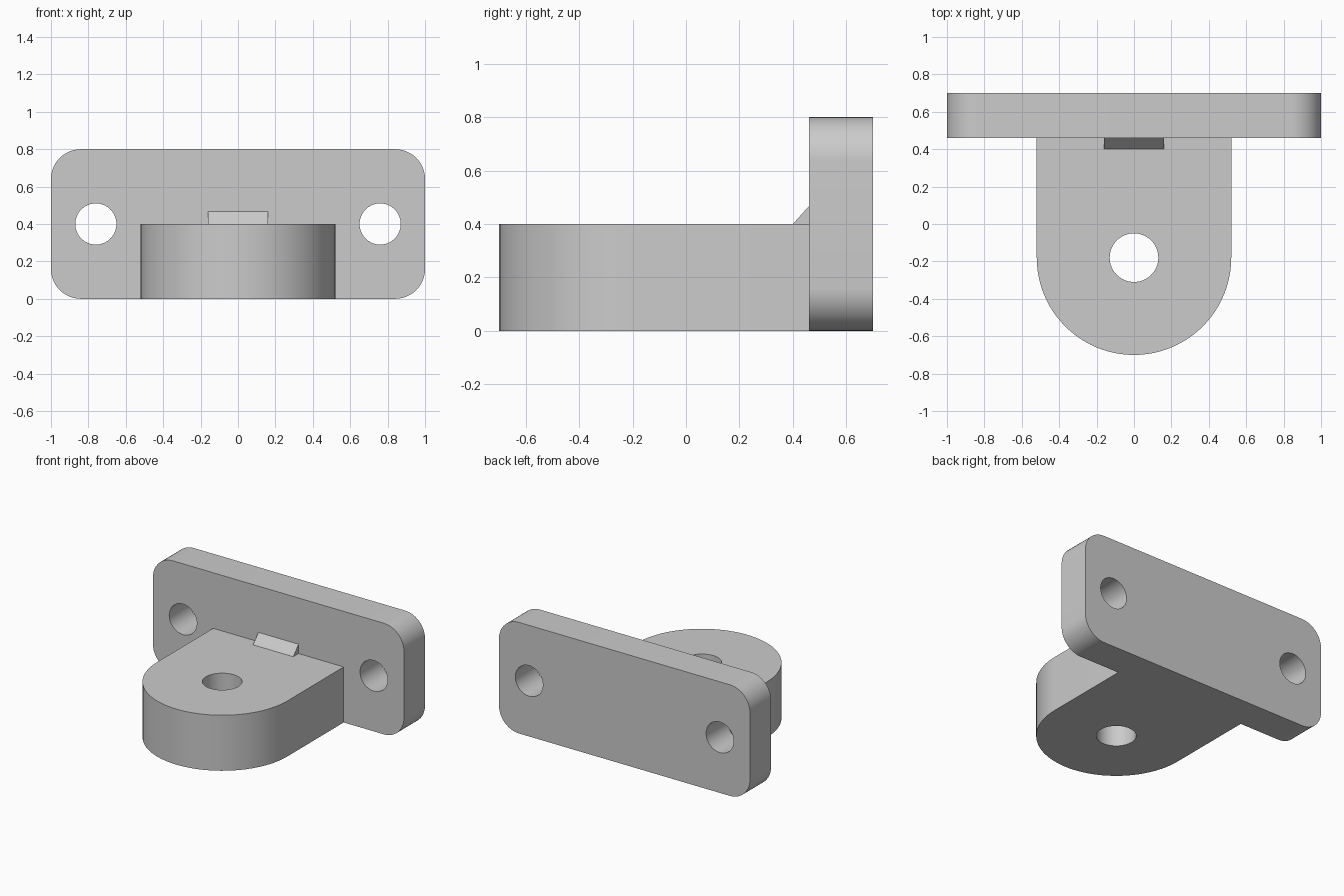
import bpy
import bmesh
from math import cos, sin, pi, radians
from mathutils import Matrix, Vector

cube = bpy.data.objects.get("Cube")
if cube:
    bpy.data.objects.remove(cube, do_unlink=True)

grey = bpy.data.materials.new("light grey")
grey.use_nodes = True
colour = (0.6, 0.6, 0.6, 1)
grey.diffuse_color = colour
grey.node_tree.nodes["Principled BSDF"].inputs["Base Color"].default_value = colour


def arc(cx, cy, radius, start, end, steps):
    """Points along an arc, angles in degrees."""
    angles = [radians(start + (end - start) * i / steps) for i in range(steps + 1)]
    return [(cx + radius * cos(a), cy + radius * sin(a)) for a in angles]


def prism(name, outline, depth, matrix):
    """Extrude a flat outline along its local z and place it with a matrix."""
    bm = bmesh.new()
    face = bm.faces.new([bm.verts.new((x, y, 0)) for x, y in outline])
    top = bmesh.ops.extrude_face_region(bm, geom=[face])["geom"]
    moved = [v for v in top if isinstance(v, bmesh.types.BMVert)]
    bmesh.ops.translate(bm, verts=moved, vec=Vector((0, 0, depth)))
    bm.transform(matrix)
    bmesh.ops.recalc_face_normals(bm, faces=bm.faces)
    mesh = bpy.data.meshes.new(name)
    bm.to_mesh(mesh)
    bm.free()
    mesh.materials.append(grey)
    obj = bpy.data.objects.new(name, mesh)
    bpy.context.collection.objects.link(obj)
    return obj


def drill(obj, centre, radius, matrix):
    """Cut a round through hole, then discard the cutter."""
    circle = arc(*centre, radius, 0, 360, 64)[:-1]
    cutter = prism("hole_cutter", circle, 2, matrix @ Matrix.Translation((0, 0, -1)))
    cutter.hide_render = True
    mod = obj.modifiers.new("hole", "BOOLEAN")
    mod.operation = "DIFFERENCE"
    mod.solver = "EXACT"
    mod.object = cutter
    graph = bpy.context.evaluated_depsgraph_get()
    mesh = bpy.data.meshes.new_from_object(obj.evaluated_get(graph))
    obj.modifiers.clear()
    obj.data = mesh
    bpy.data.objects.remove(cutter, do_unlink=True)


flat = Matrix.Identity(4)
# Local x, y, z become world x, z, -y
upright = Matrix.Translation((0, 0.7, 0)) @ Matrix.Rotation(pi / 2, 4, "X")
# Local x, y, z become world y, z, x
sideways = Matrix(((0, 0, 1, -0.16), (1, 0, 0, 0), (0, 1, 0, 0), (0, 0, 0, 1)))

# Mounting plate with rounded corners and two bolt holes
r = 0.16
corners = [(1 - r, 0.8 - r, 0), (r - 1, 0.8 - r, 90), (r - 1, r, 180), (1 - r, r, 270)]
outline = [p for x, z, a in corners for p in arc(x, z, r, a, a + 90, 12)]
plate = prism("mounting_plate", outline, 0.24, upright)
for side in (-1, 1):
    drill(plate, (side * 0.76, 0.4), 0.11, upright)

# Round-ended tongue with a vertical pin hole
outline = arc(0, -0.18, 0.52, 180, 360, 48) + [(0.52, 0.46), (-0.52, 0.46)]
tongue = prism("tongue", outline, 0.4, flat)
drill(tongue, (0, -0.18), 0.13, flat)

# Small wedge where the tongue meets the plate
wedge = prism("wedge_rib", [(0.4, 0.4), (0.46, 0.4), (0.46, 0.467)], 0.32, sideways)

# Smooth the curved walls, keep the edges sharp
bpy.ops.object.select_all(action="DESELECT")
for obj in (plate, tongue, wedge):
    obj.select_set(True)
bpy.context.view_layer.objects.active = plate
bpy.ops.object.shade_smooth_by_angle(angle=radians(30))
